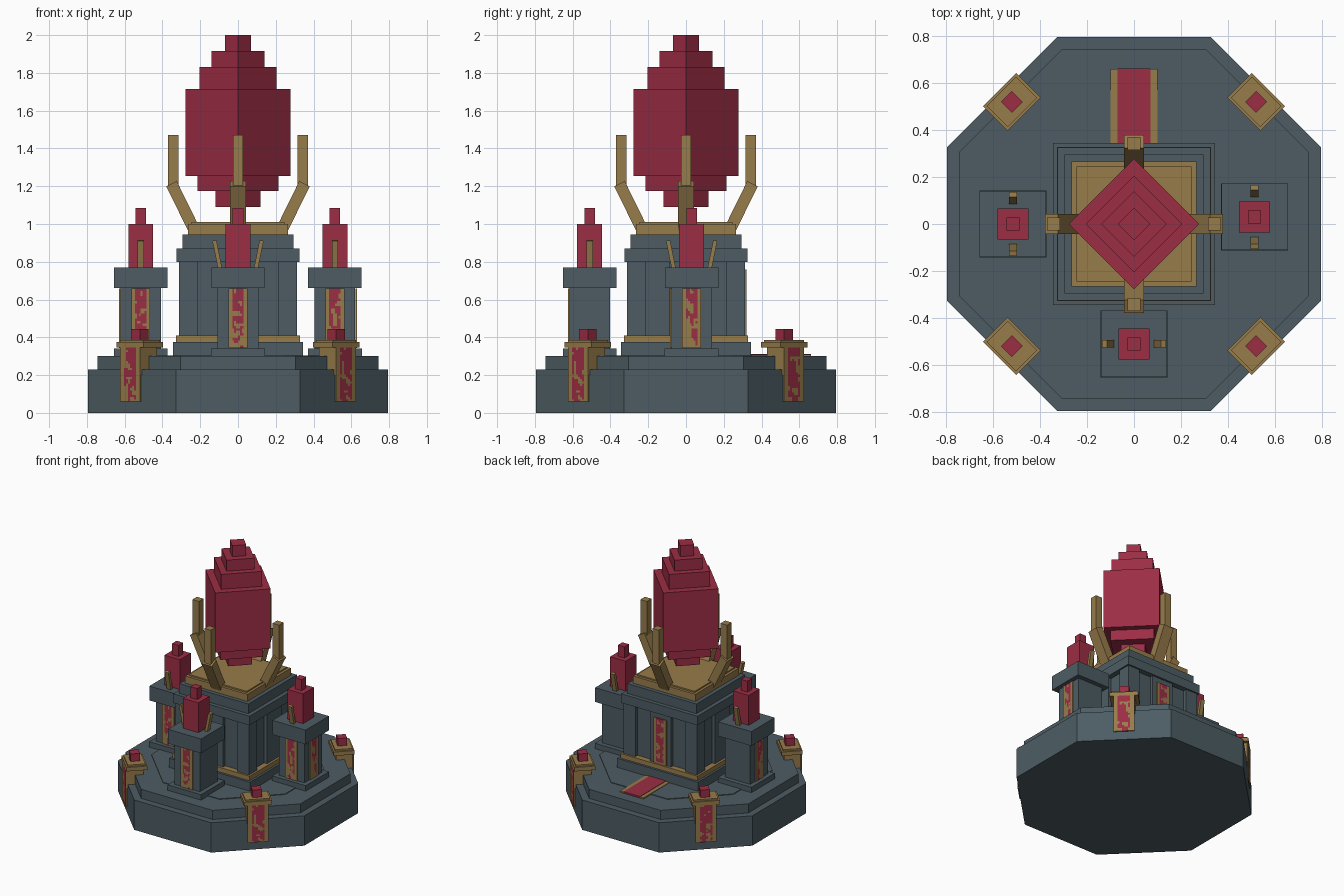
import bpy, bmesh, math
from mathutils import Matrix, Vector, noise

cube = bpy.data.objects.get("Cube")
if cube:
    bpy.data.objects.remove(cube, do_unlink=True)


def material(name, rgb):
    m = bpy.data.materials.new(name)
    m.use_nodes = True
    m.diffuse_color = (*rgb, 1)
    m.node_tree.nodes["Principled BSDF"].inputs["Base Color"].default_value = (*rgb, 1)
    return m


SLATE = material("slate_stone", (0.074, 0.108, 0.126))
RED = material("crimson", (0.33, 0.027, 0.058))
GOLD = material("old_gold", (0.31, 0.2, 0.07))


def finish(name, bm, *mats):
    mesh = bpy.data.meshes.new(name)
    bm.to_mesh(mesh)
    bm.free()
    for m in mats:
        mesh.materials.append(m)
    obj = bpy.data.objects.new(name, mesh)
    bpy.context.collection.objects.link(obj)
    return obj


def box(name, mat, x, y, z0, z1, sx, sy, turn=0):
    """Upright box: centre, height range, full sizes, turn about z."""
    bm = bmesh.new()
    bmesh.ops.create_cube(bm, size=1, matrix=Matrix.Translation((x, y, (z0 + z1) / 2))
                          @ Matrix.Rotation(turn, 4, 'Z')
                          @ Matrix.Diagonal((sx, sy, z1 - z0, 1)))
    return finish(name, bm, mat)


def beam(name, mat, start, end, wide, thick, turn, centre=(0, 0)):
    """Slanted bar in the xz plane, turned about z and moved to a centre."""
    a, b = Vector((start[0], 0, start[1])), Vector((end[0], 0, end[1]))
    d = b - a
    tilt = math.atan2(d.x, d.z)
    bm = bmesh.new()
    bmesh.ops.create_cube(bm, size=1, matrix=Matrix.Translation((*centre, 0))
                          @ Matrix.Rotation(turn, 4, 'Z')
                          @ Matrix.Translation((a + b) / 2)
                          @ Matrix.Rotation(tilt, 4, 'Y')
                          @ Matrix.Diagonal((thick, wide, d.length, 1)))
    return finish(name, bm, mat)


def octagon(name, half, corner, z0, z1):
    """Square slab with chamfered corners."""
    bm = bmesh.new()
    ring = [(half, -corner), (half, corner), (corner, half), (-corner, half),
            (-half, corner), (-half, -corner), (-corner, -half), (corner, -half)]
    face = bm.faces.new([bm.verts.new((x, y, z0)) for x, y in ring])
    top = bmesh.ops.extrude_face_region(bm, geom=[face])["geom"]
    bmesh.ops.translate(bm, vec=(0, 0, z1 - z0),
                        verts=[v for v in top if isinstance(v, bmesh.types.BMVert)])
    bmesh.ops.recalc_face_normals(bm, faces=bm.faces)
    return finish(name, bm, SLATE)


def banner(name, x, y, z0, z1, width, turn, wear):
    """Worn cloth with gold borders; faces -y before turning."""
    cols, rows = 10, 24
    bm = bmesh.new()
    bmesh.ops.create_grid(bm, x_segments=cols, y_segments=rows, size=0.5)
    for f in bm.faces:
        u, v = f.calc_center_median().xy
        spot = noise.noise(Vector((u * 4 + x * 9, v * 9 + y * 7, turn)))
        f.material_index = 1 if abs(u) < 0.3 and spot + v * wear > -0.2 + wear * 0.1 else 0
    bmesh.ops.transform(bm, verts=bm.verts, matrix=Matrix.Translation((x, y, (z0 + z1) / 2))
                        @ Matrix.Rotation(turn, 4, 'Z') @ Matrix.Rotation(math.pi / 2, 4, 'X')
                        @ Matrix.Diagonal((width, z1 - z0, 1, 1)))
    obj = finish(name, bm, GOLD, RED)
    solid = obj.modifiers.new("cloth_thickness", 'SOLIDIFY')
    solid.thickness = 0.008
    solid.offset = 1


Q = math.pi / 2

# Stepped octagonal base
octagon("base_lower", 0.795, 0.328, 0, 0.23)
octagon("base_upper", 0.745, 0.305, 0.23, 0.3)
octagon("base_paving", 0.57, 0.24, 0.3, 0.305)

# Carpet at the back
box("carpet_border", GOLD, 0, 0.503, 0.3, 0.309, 0.2, 0.315)
box("carpet", RED, 0, 0.503, 0.3, 0.312, 0.14, 0.317)

# Central tower
for name, mat, half, z0, z1 in [
        ("tower_plinth", SLATE, 0.345, 0.3, 0.375),
        ("tower_band", GOLD, 0.328, 0.375, 0.41),
        ("tower_body", SLATE, 0.285, 0.41, 0.8),
        ("tower_cornice", SLATE, 0.325, 0.8, 0.87),
        ("tower_cap", SLATE, 0.295, 0.87, 0.945),
        ("crown_slab", GOLD, 0.265, 0.945, 1.0),
        ("crown_inset", GOLD, 0.245, 1.0, 1.01)]:
    box(name, mat, 0, 0, z0, z1, half * 2, half * 2)
for sx in (-1, 1):
    for sy in (-1, 1):
        box("tower_corner_pillar", SLATE, sx * 0.263, sy * 0.263, 0.41, 0.8, 0.1, 0.1)
for k in range(4):
    a = k * Q
    box("tower_panel", SLATE, 0.29 * math.cos(a), 0.29 * math.sin(a), 0.41, 0.8, 0.04, 0.18, a)
banner("tower_banner", 0, 0.311, 0.41, 0.76, 0.11, math.pi, 0.2)

# Claw arms around the crystal
for k in range(4):
    beam("claw_lower", GOLD, (0.23, 0.965), (0.352, 1.213), 0.085, 0.062, k * Q)
    beam("claw_upper", GOLD, (0.342, 1.19), (0.342, 1.47), 0.055, 0.055, k * Q)

# Stepped crystal, turned by an eighth
for half, z0, z1 in [(0.12, 1.09, 1.175), (0.215, 1.175, 1.255), (0.278, 1.255, 1.715),
                     (0.205, 1.715, 1.83), (0.14, 1.83, 1.915), (0.07, 1.915, 2.0)]:
    side = half * math.sqrt(2)
    box("crystal_step", RED, 0, 0, z0, z1, side, side, Q / 2)

# Three pedestals with crystals, holders and banners
for x, y, holder_turn, outer in [(0, -0.51, 0, 0), (-0.515, 0, Q, -1), (0.513, 0.03, Q, 1)]:
    for name, mat, size, z0, z1 in [
            ("pedestal_foot", SLATE, 0.285, 0.3, 0.342),
            ("pedestal_column", SLATE, 0.215, 0.342, 0.66),
            ("pedestal_cap", SLATE, 0.283, 0.66, 0.77),
            ("small_crystal", RED, 0.132, 0.77, 1.0),
            ("small_crystal_tip", RED, 0.056, 1.0, 1.085)]:
        box(name, mat, x, y, z0, z1, size, size)
    for side in (0, math.pi):
        beam("crystal_holder", GOLD, (0.095, 0.765), (0.125, 0.913), 0.033, 0.022,
             holder_turn + side, (x, y))
    banner("pedestal_banner", x, y - 0.108, 0.343, 0.658, 0.1, 0, 0.7)
    if outer:
        banner("pedestal_side_banner", x + outer * 0.108, y, 0.343, 0.658, 0.1, outer * Q, 0.7)

# Four corner shrines with hanging banners
for k in range(4):
    a = Q / 2 + k * Q
    c, s = math.cos(a), math.sin(a)

    def shrine(name, mat, r, z0, z1, deep, wide):
        box(name, mat, c * r, s * r, z0, z1, deep, wide, a)

    shrine("shrine_post", GOLD, 0.735, 0.23, 0.345, 0.105, 0.15)
    shrine("shrine_bracket", GOLD, 0.785, 0.2, 0.345, 0.03, 0.15)
    shrine("shrine_lid", GOLD, 0.735, 0.345, 0.375, 0.148, 0.2)
    shrine("shrine_lid_rim", GOLD, 0.735, 0.375, 0.387, 0.125, 0.175)
    shrine("shrine_gem", RED, 0.735, 0.387, 0.445, 0.066, 0.066)
    banner("shrine_banner", c * 0.801, s * 0.801, 0.06, 0.345, 0.148, a + Q, 0.2)
